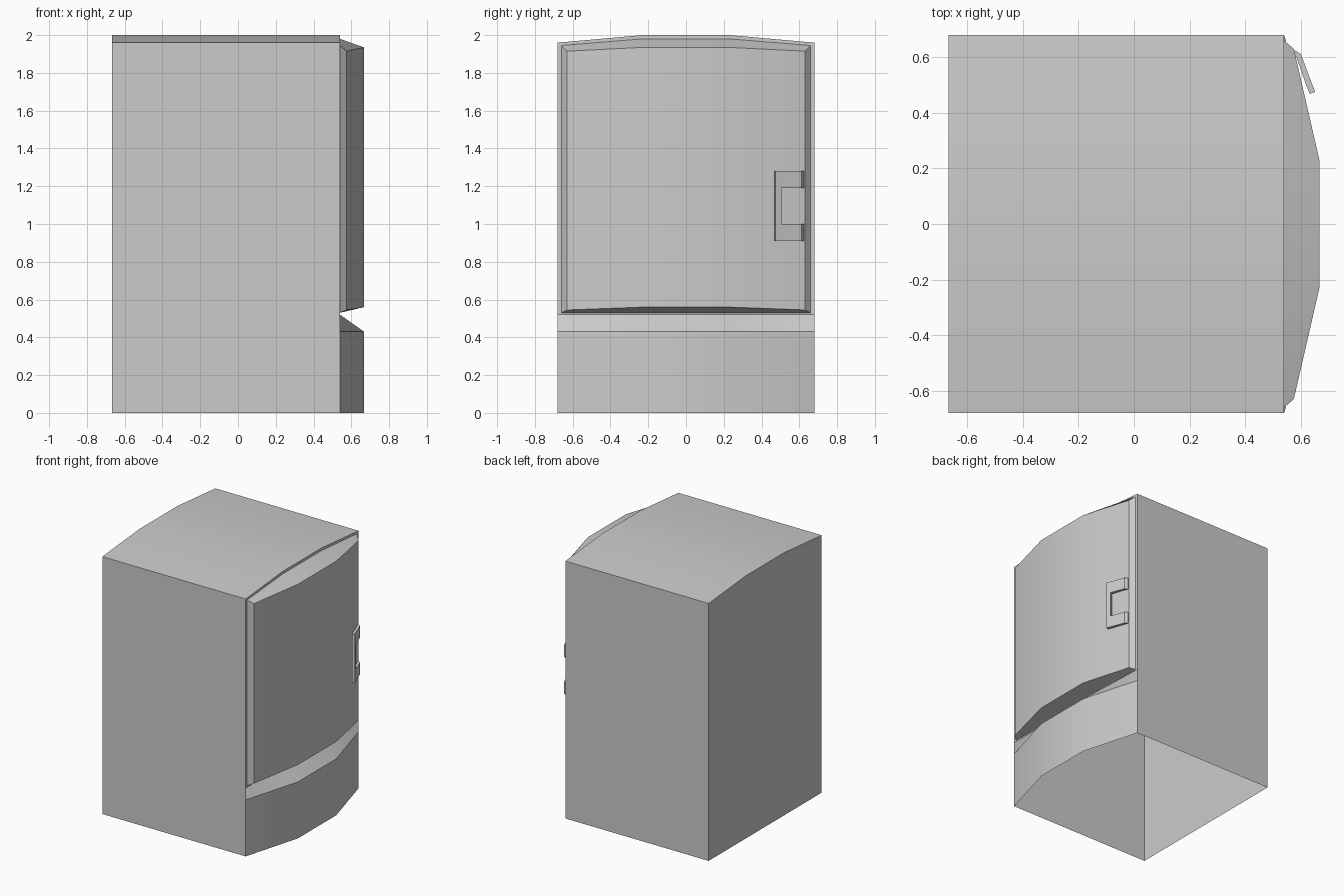
import bpy, bmesh, math

if "Cube" in bpy.data.objects:
    bpy.data.objects.remove(bpy.data.objects["Cube"], do_unlink=True)

grey = bpy.data.materials.new("light_grey")
grey.use_nodes = True
COLOUR = (0.6, 0.6, 0.6, 1)
grey.diffuse_color = COLOUR
grey.node_tree.nodes["Principled BSDF"].inputs["Base Color"].default_value = COLOUR

BACK, FRONT, BULGE = -0.667, 0.54, 0.667   # depth positions along x
SIDE, MID = 0.68, 0.23                     # half width, half width of the middle facet


def make(name, faces):
    """Build an object from lists of corner points, welding shared corners."""
    bm = bmesh.new()
    for pts in faces:
        bm.faces.new([bm.verts.new(p) for p in pts])
    bmesh.ops.remove_doubles(bm, verts=bm.verts, dist=1e-4)
    bmesh.ops.recalc_face_normals(bm, faces=bm.faces)
    mesh = bpy.data.meshes.new(name)
    bm.to_mesh(mesh)
    bm.free()
    mesh.materials.append(grey)
    obj = bpy.data.objects.new(name, mesh)
    bpy.context.collection.objects.link(obj)
    bpy.ops.object.select_all(action='DESELECT')
    obj.select_set(True)
    bpy.context.view_layer.objects.active = obj
    bpy.ops.object.shade_smooth_by_angle(angle=math.radians(30))
    return obj


def bridge(a, b, closed=True):
    n = len(a)
    return [[a[i], a[(i + 1) % n], b[(i + 1) % n], b[i]]
            for i in range(n if closed else n - 1)]


def ring(half, bottom, top, x):
    """Eight-point arched outline; bottom, top and x are (edge, middle) pairs."""
    ys = (-half, -MID, MID, half)
    k = (0, 1, 1, 0)
    lower = [(x[j], y, bottom[j]) for y, j in zip(ys, k)]
    upper = [(x[j], y, top[j]) for y, j in zip(ys, k)]
    return lower + upper[::-1]


# Cabinet: arched shell, open underneath, with a frame around the door
frame = ring(SIDE, (0.52, 0.52), (1.96, 2.0), (FRONT, FRONT))
opening = ring(0.66, (0.53, 0.53), (1.945, 1.98), (FRONT, FRONT))
arch_front = [(FRONT, SIDE, 0), (FRONT, SIDE, 0.52)] + frame[4:] + [frame[0], (FRONT, -SIDE, 0)]
arch_back = [(BACK, y, z) for _, y, z in arch_front]
make("cabinet", bridge(arch_front, arch_back, False) + [arch_back] + bridge(frame, opening))

# Door: bevelled rim and a bowed face in three facets
face = ring(0.63, (0.545, 0.56), (1.915, 1.935), (0.575, BULGE))
make("door", bridge(opening, face) + bridge(face[:4], face[:3:-1], False))

# Lower panel: bowed front with a sloped top
plan = [(FRONT, -SIDE), (BULGE, -MID), (BULGE, MID), (FRONT, SIDE)]
base = [(x, y, 0) for x, y in plan]
lip = [(x, y, 0.43) for x, y in plan]
slope = [(FRONT, y, 0.52) for _, y in plan]
make("lower_panel", bridge(base, lip, False) + bridge(lip, slope, False))

# Handle: bracket plate with two prongs reaching the door edge


def bar(plan, z0, z1):
    low = [(x, y, z0) for x, y in plan]
    high = [(x, y, z1) for x, y in plan]
    return bridge(low, high) + [low, high]


outer = [(0.652, 0.475), (0.640, 0.505), (0.600, 0.612), (0.578, 0.625)]
inner = [(0.632, 0.468), (0.620, 0.498), (0.585, 0.598), (0.572, 0.620)]
prong = outer[1:] + inner[:0:-1]
grip = outer[:2] + inner[1::-1]
make("handle_grip", bar(grip, 0.91, 1.28))
for name, z0, z1 in (("handle_lower_prong", 0.91, 1.0), ("handle_upper_prong", 1.19, 1.28)):
    make(name, bar(prong, z0, z1))
